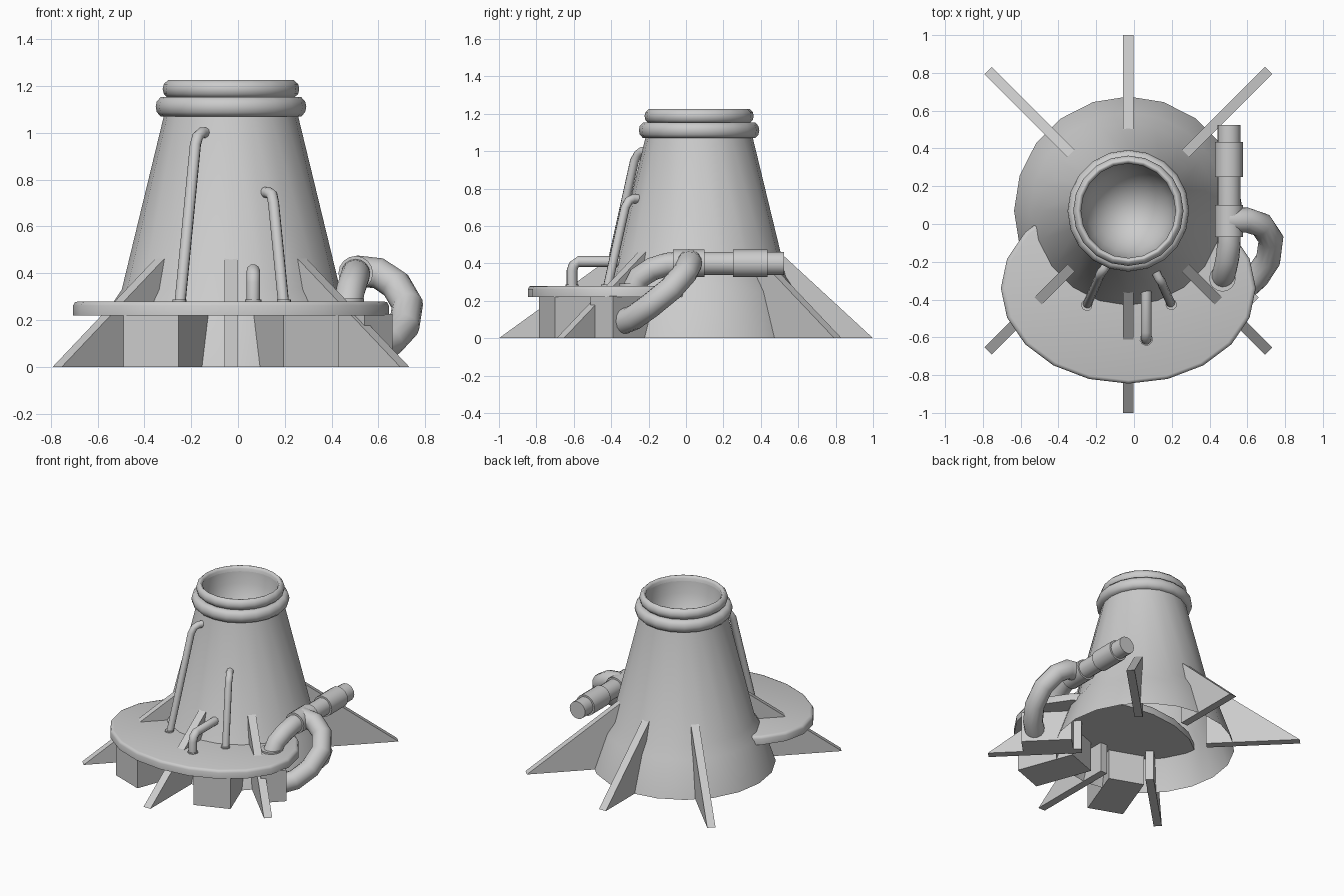
import bpy, bmesh, math
from mathutils import Vector

if "Cube" in bpy.data.objects:
    bpy.data.objects.remove(bpy.data.objects["Cube"])

CX, CY = -0.03, 0.07   # tower axis
SEG = 20


def finish(name, bm, smooth=True, angle=35):
    bmesh.ops.remove_doubles(bm, verts=bm.verts, dist=1e-5)
    bmesh.ops.recalc_face_normals(bm, faces=bm.faces)
    me = bpy.data.meshes.new(name)
    bm.to_mesh(me)
    bm.free()
    ob = bpy.data.objects.new(name, me)
    bpy.context.collection.objects.link(ob)
    if smooth:
        bpy.ops.object.select_all(action='DESELECT')
        ob.select_set(True)
        bpy.context.view_layer.objects.active = ob
        bpy.ops.object.shade_smooth_by_angle(angle=math.radians(angle))
    return ob


def lathe(name, profile, center, closed=False, scale=(1, 1), angle=35):
    """Spin an (r, z) profile round a vertical axis."""
    bm = bmesh.new()
    rings = []
    for r, z in profile:
        rings.append([bm.verts.new((center[0] + scale[0] * r * math.sin(2 * math.pi * i / SEG),
                                    center[1] + scale[1] * r * math.cos(2 * math.pi * i / SEG), z))
                      for i in range(SEG)])
    pairs = list(zip(rings, rings[1:])) + ([(rings[-1], rings[0])] if closed else [])
    for a, b in pairs:
        for i in range(SEG):
            j = (i + 1) % SEG
            bm.faces.new((a[i], a[j], b[j], b[i]))
    bmesh.ops.dissolve_degenerate(bm, dist=1e-6, edges=bm.edges)
    return finish(name, bm, angle=angle)


def prism(name, base, offset):
    """Extrude a planar outline by an offset vector."""
    bm = bmesh.new()
    face = bm.faces.new([bm.verts.new(p) for p in base])
    ext = bmesh.ops.extrude_face_region(bm, geom=[face], use_keep_orig=True)
    bmesh.ops.translate(bm, vec=offset, verts=[g for g in ext['geom'] if isinstance(g, bmesh.types.BMVert)])
    return finish(name, bm, smooth=False)


def pipe(name, points, radius, sides=12):
    """Sweep a round section along a path, with capped ends."""
    pts = [Vector(p) for p in points]
    bm = bmesh.new()
    rings, u = [], None
    for i, p in enumerate(pts):
        t = (pts[min(i + 1, len(pts) - 1)] - pts[max(i - 1, 0)]).normalized()
        u = t.orthogonal() if u is None else u - t * u.dot(t)
        u.normalize()
        v = t.cross(u)
        rings.append([bm.verts.new(p + radius * (u * math.cos(2 * math.pi * k / sides)
                                                 + v * math.sin(2 * math.pi * k / sides)))
                      for k in range(sides)])
    for a, b in zip(rings, rings[1:]):
        for k in range(sides):
            j = (k + 1) % sides
            bm.faces.new((a[k], a[j], b[j], b[k]))
    bm.faces.new(rings[0])
    bm.faces.new(rings[-1])
    return finish(name, bm, angle=50)


# Flared tower, with a bowl inside the mouth
lathe("tower", [(0.605, 0), (0.52, 0.25), (0.467, 0.33), (0.285, 1.08)], (CX, CY))
bowl = [(0.25 * math.cos(a * math.pi / 12), 1.19 - 0.32 * math.sin(a * math.pi / 12)) for a in range(6)]
lathe("mouth_bowl", bowl + [(0, 0.87)], (CX, CY), angle=60)

# Two rounded collars at the mouth
for name, r_in, r_out, z0, z1 in (("lower_collar", 0.25, 0.322, 1.07, 1.153),
                                  ("upper_collar", 0.25, 0.292, 1.15, 1.225)):
    h = z1 - z0
    lathe(name, [(r_in, z0), (r_out - 0.022, z0), (r_out - 0.005, z0 + 0.22 * h), (r_out, z0 + 0.5 * h),
                 (r_out - 0.005, z0 + 0.78 * h), (r_out - 0.022, z1), (r_in + 0.012, z1), (r_in, z1 - 0.015)],
          (CX, CY), closed=True, angle=60)

# Oval platform at the front
lathe("platform", [(0, 0.22), (1, 0.22), (1, 0.262), (0.988, 0.276), (0.965, 0.28), (0, 0.28)],
      (CX, -0.34), scale=(0.675, 0.505), angle=50)

# Six triangular support fins: direction from +x, reach of the tip
for i, (deg, reach) in enumerate([(45, 1.05), (90, 0.93), (135, 1.05), (225, 1.05), (270, 1.07), (315, 1.05)]):
    d = Vector((math.cos(math.radians(deg)), math.sin(math.radians(deg)), 0))
    side = Vector((-d.y, d.x, 0)) * 0.0275
    c = Vector((CX, CY, 0)) - side
    prism(f"fin_{i + 1}", [c + d * 0.42, c + d * reach, c + d * 0.42 + Vector((0, 0, 0.47))], side * 2)

# Support blocks below the platform
up = Vector((0, 0, 0.225))
for name, s in (("left_block", -1), ("right_block", 1)):
    a, b = Vector((CX + s * 0.225, -0.787, 0)), Vector((CX + s * 0.46, -0.70, 0))
    back = Vector((-s * 0.35, 0.94, 0)) * 0.42
    prism(name, [a, b, b + back, a + back], up)
a, b, back = Vector((0.66, -0.39, 0)), Vector((0.54, -0.51, 0)), Vector((-0.24, 0.24, 0))
prism("pipe_block", [a, b, b + back, a + back], up)

# Large pipe with sleeves, running along the right side
X, Z = 0.503, 0.4
pipe("main_pipe", [(X, 0.525, Z), (X, -0.05, Z), (X, -0.10, 0.395), (0.495, -0.18, 0.37),
                   (0.48, -0.25, 0.325), (0.468, -0.285, 0.25)], 0.062, 16)
pipe("tee_sleeve", [(X, -0.07, Z), (X, 0.1, Z)], 0.074, 16)
pipe("end_sleeve", [(X, 0.25, Z), (X, 0.435, Z)], 0.074, 16)
pipe("foot_sleeve", [(0.468, -0.288, 0.27), (0.468, -0.288, 0.292)], 0.07, 16)

# Branch pipe bending down into the side block
pipe("branch_pipe", [(0.50, 0.02, 0.41), (0.60, 0.02, 0.40), (0.675, -0.005, 0.35), (0.725, -0.08, 0.265),
                     (0.71, -0.19, 0.175), (0.65, -0.28, 0.11), (0.56, -0.36, 0.08)], 0.067, 14)

# Thin pipes rising from the platform into the tower
thin = {
    "tall_thin_pipe": (0.024, [(-0.25, -0.43, 0.25), (-0.182, -0.275, 0.95), (-0.172, -0.255, 0.985),
                               (-0.155, -0.235, 1.0), (-0.13, -0.18, 1.0)]),
    "short_thin_pipe": (0.024, [(0.197, -0.425, 0.25), (0.152, -0.325, 0.70), (0.145, -0.305, 0.735),
                                (0.13, -0.285, 0.745), (0.10, -0.22, 0.745)]),
    "elbow_pipe": (0.029, [(0.065, -0.61, 0.25), (0.065, -0.61, 0.36), (0.065, -0.60, 0.39),
                           (0.065, -0.575, 0.41), (0.065, -0.33, 0.41)]),
}
for name, (r, pts) in thin.items():
    pipe(name, pts, r, 10)
    x, y, _ = pts[0]
    pipe(name + "_foot", [(x, y, 0.27), (x, y, 0.288)], r + 0.006, 10)
